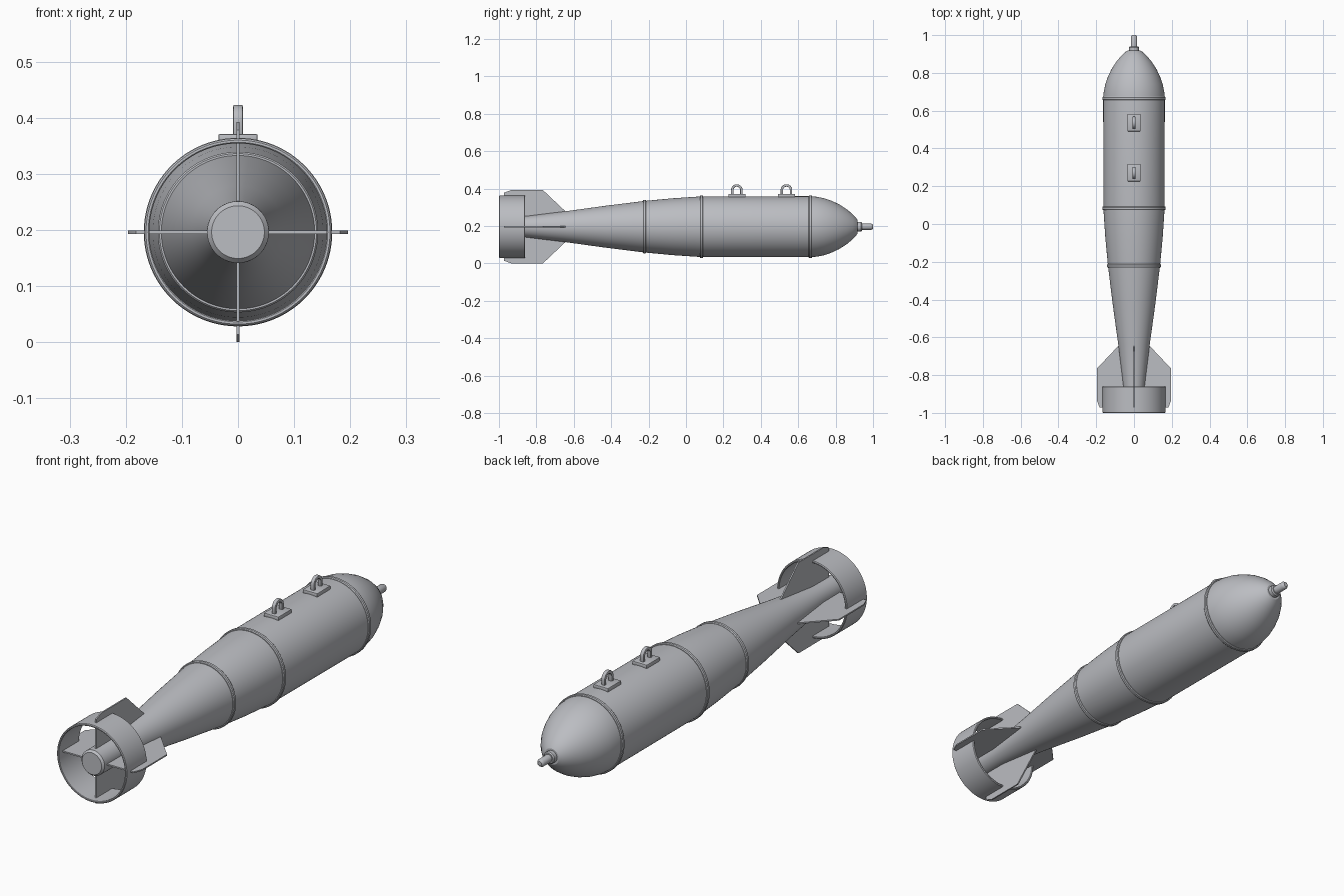
import bpy, bmesh, math
from mathutils import Matrix, Vector

if "Cube" in bpy.data.objects:
    bpy.data.objects.remove(bpy.data.objects["Cube"])

CZ = 0.196  # height of the long axis

mat = bpy.data.materials.new("light grey metal")
mat.diffuse_color = (0.5, 0.51, 0.54, 1)
mat.use_nodes = True
mat.node_tree.nodes["Principled BSDF"].inputs["Base Color"].default_value = mat.diffuse_color


def finish(name, bm, angle=30):
    bmesh.ops.recalc_face_normals(bm, faces=bm.faces)
    me = bpy.data.meshes.new(name)
    bm.to_mesh(me)
    bm.free()
    ob = bpy.data.objects.new(name, me)
    bpy.context.collection.objects.link(ob)
    me.materials.append(mat)
    bpy.ops.object.select_all(action='DESELECT')
    ob.select_set(True)
    bpy.context.view_layer.objects.active = ob
    bpy.ops.object.shade_smooth_by_angle(angle=math.radians(angle))
    return ob


def lathe(name, prof, closed=False, n=96):
    """Spin (y, radius) points about the long axis."""
    bm = bmesh.new()
    rings = [[bm.verts.new((r * math.cos(2 * math.pi * i / n), y,
                            CZ + r * math.sin(2 * math.pi * i / n)))
              for i in range(n)] for y, r in prof]
    pairs = list(zip(rings, rings[1:]))
    if closed:
        pairs.append((rings[-1], rings[0]))
    for a, b in pairs:
        for i in range(n):
            j = (i + 1) % n
            bm.faces.new((a[i], a[j], b[j], b[i]))
    if not closed:
        bm.faces.new(rings[0])
        bm.faces.new(rings[-1])
    return finish(name, bm)


def plate(name, outline, thick, centre, turn=0.0, bevel=0.0):
    """Extrude a (y, z) outline along x, then turn it about the y axis."""
    bm = bmesh.new()
    f = bm.faces.new([bm.verts.new((-thick / 2, y, z)) for y, z in outline])
    ext = bmesh.ops.extrude_face_region(bm, geom=[f])
    bmesh.ops.translate(bm, vec=(thick, 0, 0),
                        verts=[v for v in ext['geom'] if isinstance(v, bmesh.types.BMVert)])
    if bevel:
        bmesh.ops.recalc_face_normals(bm, faces=bm.faces)
        sharp = [e for e in bm.edges if e.calc_face_angle(0) > 0.8]
        bmesh.ops.bevel(bm, geom=sharp, offset=bevel, segments=2, profile=0.5, affect='EDGES')
    bm.transform(Matrix.Translation(Vector(centre)) @ Matrix.Rotation(turn, 4, 'Y'))
    return finish(name, bm)


# main casing: tail stub, long tail cone, cylinder, rounded nose
lathe("casing", [(-0.999, 0.047), (-0.99, 0.055), (-0.86, 0.056), (-0.64, 0.083),
                 (-0.43, 0.112), (-0.22, 0.138), (-0.07, 0.152), (0.08, 0.162),
                 (0.66, 0.163), (0.70, 0.160), (0.74, 0.152), (0.78, 0.138),
                 (0.82, 0.119), (0.86, 0.093), (0.89, 0.068), (0.91, 0.047), (0.918, 0.034)])

# raised bands round the casing
for i, (y, r) in enumerate([(-0.222, 0.143), (0.083, 0.168), (0.665, 0.168)]):
    lathe(f"band_{i + 1}", [(y - 0.009, r - 0.015), (y - 0.009, r - 0.003), (y - 0.005, r),
                            (y + 0.005, r), (y + 0.009, r - 0.003), (y + 0.009, r - 0.015)], True)

# nose fuse: collar and rounded pin
lathe("fuse_collar", [(0.905, 0.026), (0.935, 0.026), (0.94, 0.022)], n=48)
lathe("fuse_pin", [(0.93, 0.017), (0.99, 0.017), (0.996, 0.014), (1.0, 0.009)], n=48)

# open tail ring
lathe("tail_ring", [(-0.998, 0.158), (-1.0, 0.160), (-1.0, 0.164), (-0.997, 0.167),
                    (-0.863, 0.167), (-0.86, 0.164), (-0.86, 0.160), (-0.862, 0.158)], True)

# four tail fins
fin = [(-0.64, 0.078), (-0.765, 0.196), (-0.935, 0.196), (-0.972, 0.182),
       (-0.972, 0.03), (-0.64, 0.03)]
for i in range(4):
    plate(f"tail_fin_{i + 1}", fin, 0.006, (0, 0, CZ), i * math.pi / 2)

# two hanging lugs, each a base plate and a loop
base = [(-0.046, 0), (0.046, 0), (0.046, 0.017), (-0.046, 0.017)]


def arc(r):
    return [(r * math.cos(math.pi * k / 16), 0.031 + r * math.sin(math.pi * k / 16))
            for k in range(17)]


loop = [(0.031, 0)] + arc(0.031) + [(-0.031, 0), (-0.018, 0)] + arc(0.018)[::-1] + [(0.018, 0)]
for i, y in enumerate((0.272, 0.537)):
    plate(f"lug_base_{i + 1}", base, 0.07, (0, y, 0.354), bevel=0.003)
    plate(f"lug_loop_{i + 1}", loop, 0.017, (0, y, 0.361), bevel=0.003)
